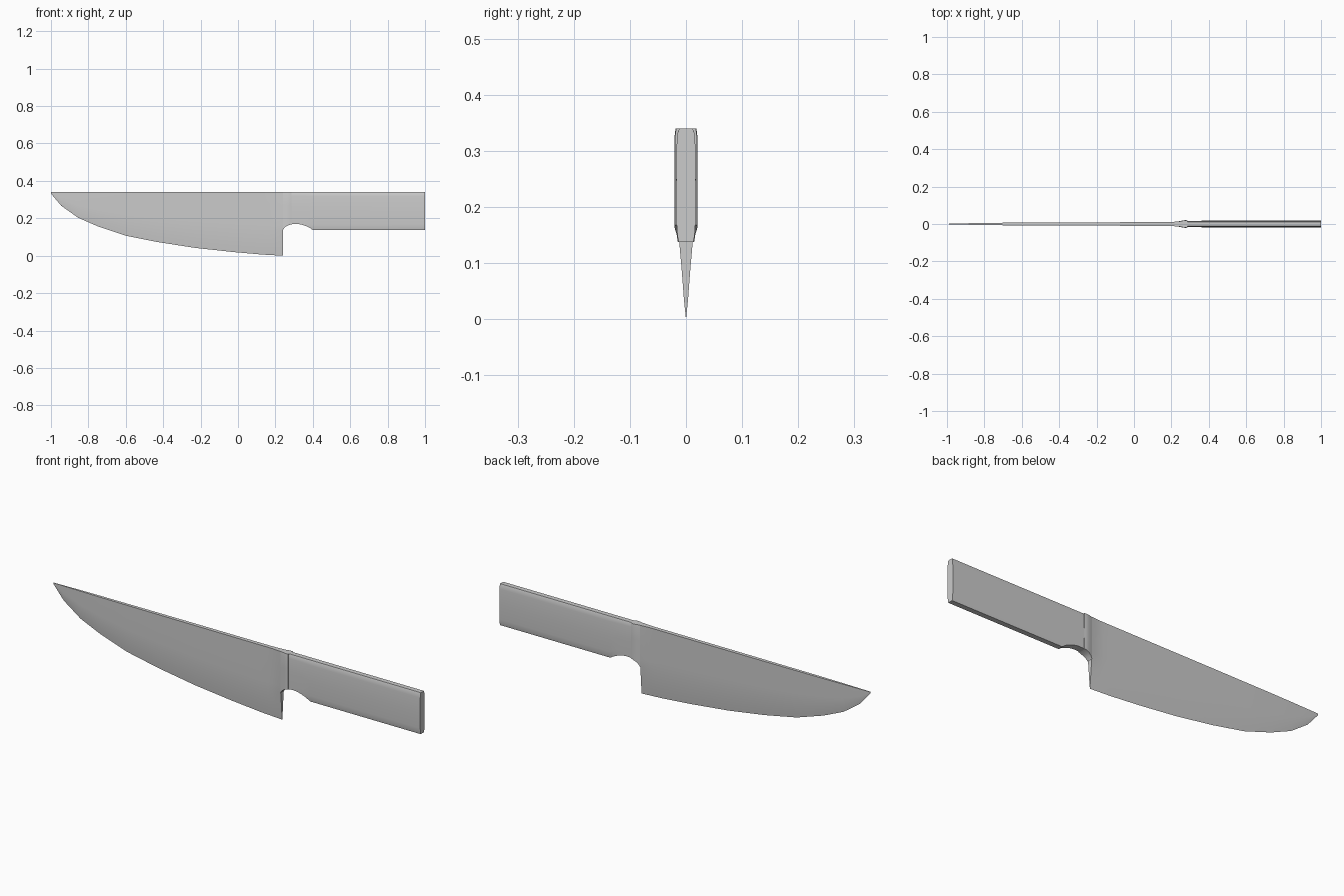
import bpy, bmesh, math

cube = bpy.data.objects.get("Cube")
if cube:
    bpy.data.objects.remove(cube)

TOP = 0.34

steel = bpy.data.materials.new("grey steel")
steel.use_nodes = True
colour = (0.6, 0.6, 0.6, 1)
steel.diffuse_color = colour
steel.node_tree.nodes["Principled BSDF"].inputs["Base Color"].default_value = colour


def lerp(points, t):
    """Piecewise linear lookup."""
    if t <= points[0][0]:
        return points[0][1]
    for (a, u), (b, v) in zip(points, points[1:]):
        if t <= b:
            return u + (v - u) * (t - a) / (b - a)
    return points[-1][1]


def loft(name, xs, bottom, width, fractions):
    """Skin mirrored upright sections standing along x."""
    bm = bmesh.new()
    rings = []
    for x in xs:
        low = bottom(x)
        side = []
        for f in fractions:
            z = low + (TOP - low) * f
            side.append((width(x, z, f), z))
        ring = [(x, -w, z) for w, z in side] + [(x, w, z) for w, z in reversed(side)]
        rings.append([bm.verts.new(p) for p in ring])
    n = len(rings[0])
    for a, b in zip(rings, rings[1:]):
        for i in range(n):
            j = (i + 1) % n
            bm.faces.new((a[i], a[j], b[j], b[i]))
    bm.faces.new(rings[0])
    bm.faces.new(rings[-1])
    bmesh.ops.recalc_face_normals(bm, faces=bm.faces)
    mesh = bpy.data.meshes.new(name)
    bm.to_mesh(mesh)
    bm.free()
    mesh.materials.append(steel)
    obj = bpy.data.objects.new(name, mesh)
    bpy.context.collection.objects.link(obj)
    bpy.ops.object.select_all(action="DESELECT")
    obj.select_set(True)
    bpy.context.view_layer.objects.active = obj
    bpy.ops.object.shade_smooth_by_angle(angle=math.radians(25))
    return obj


# Blade: curved cutting edge, straight spine, swelling towards the bolster
EDGE = [(-1, .332), (-.945, .267), (-.855, .203), (-.745, .155), (-.6, .107),
        (-.43, .073), (-.23, .042), (-.03, .02), (.13, .006), (.24, 0)]
SPINE = [(-1, .001), (-.9, .004), (-.74, .0065), (-.4, .0085), (.17, .01)]
GRIND = [(0, .0005), (.1, .36), (.25, .74), (.4, .96), (.5, 1)]


def blade_width(x, z, f):
    swell = max(0, (x - .17) / .07) ** 2 * lerp([(.1, 0), (.17, 1)], z)
    return lerp(SPINE, x) * lerp(GRIND, f) + .0045 * swell


blade_xs = [x for x, z in EDGE[:-1]] + [.17, .195, .22, .24]
loft("blade", blade_xs, lambda x: lerp(EDGE, x), blade_width,
     [0, .1, .25, .4, .5, .97, 1])


# Finger notch under the bolster and the front of the handle
def notch(x):
    if x >= .4:
        return .137
    t = (x - .24) / .16
    return .137 + .033 * math.sin(math.pi * t ** .8) ** .75 if t > 0 else .137


# Bolster: collar ramping out to its widest, then a small step to the handle
COLLAR = [(.24, .0145), (.262, .0195), (.275, .0205), (.285, .0195)]


def collar_width(x, z, f):
    return lerp(COLLAR, x) - lerp([(.325, 0), (.34, .002)], z)


loft("bolster", [.24, .25, .262, .275, .285], notch, collar_width,
     [0, .3, .6, .92, 1])

# Handle: slim slab with eased top and bottom edges
GRIP = [(.137, .0125), (.147, .0152), (.167, .0165), (.24, .0175),
        (.315, .0165), (.332, .0148), (.34, .012)]
handle_xs = [.28 + .015 * i for i in range(9)] + [1]
loft("handle", handle_xs, notch, lambda x, z, f: lerp(GRIP, z),
     [0, .05, .15, .5, .88, .96, 1])
